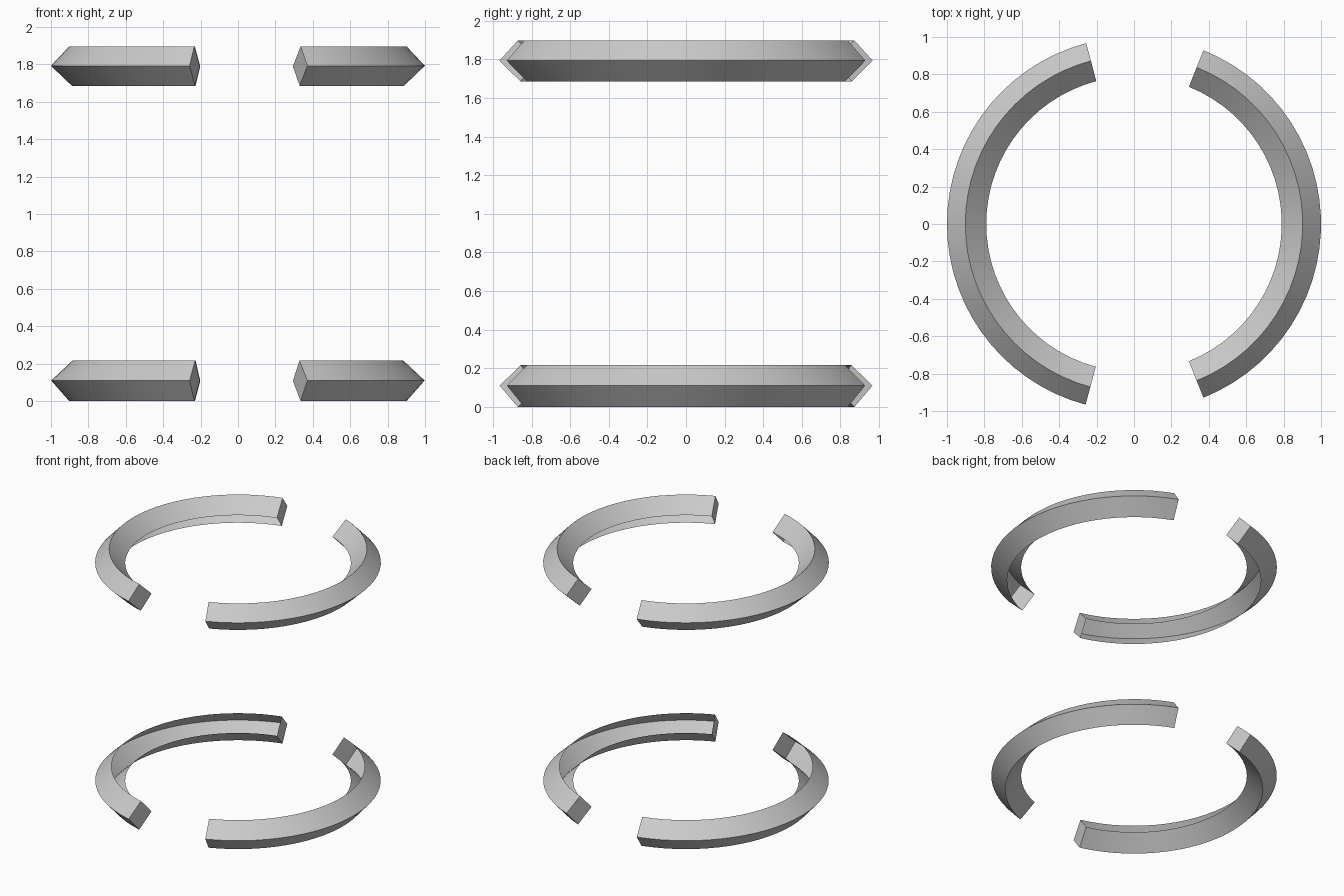
import bpy, bmesh
from math import radians, cos, sin

if "Cube" in bpy.data.objects:
    bpy.data.objects.remove(bpy.data.objects["Cube"])

# Diamond cross-sections as (radius, height): outer, top, inner, bottom
UPPER = [(1.0, 1.793), (0.902, 1.897), (0.79, 1.79), (0.888, 1.686)]
LOWER = [(0.999, 0.11), (0.886, 0.216), (0.79, 0.108), (0.902, 0.0)]


def arc_bar(name, profile, start, end, open_side):
    """Sweep the profile around z, capping the ends and leaving one side open."""
    bm = bmesh.new()
    steps = round((end - start) / 5)
    rings = []
    for i in range(steps + 1):
        a = radians(start + (end - start) * i / steps)
        rings.append([bm.verts.new((r * cos(a), r * sin(a), z)) for r, z in profile])
    for p, q in zip(rings, rings[1:]):
        for k in range(4):
            if k != open_side:
                n = (k + 1) % 4
                bm.faces.new((p[k], q[k], q[n], p[n]))
    bm.faces.new(rings[0])
    bm.faces.new(rings[-1][::-1])
    mesh = bpy.data.meshes.new(name)
    bm.to_mesh(mesh)
    bm.free()
    obj = bpy.data.objects.new(name, mesh)
    bpy.context.collection.objects.link(obj)
    # Smooth along the arc, crisp along the ridges
    bpy.ops.object.select_all(action='DESELECT')
    obj.select_set(True)
    bpy.context.view_layer.objects.active = obj
    bpy.ops.object.shade_smooth_by_angle(angle=radians(30))


# Two broken rings; the inner faces turned towards each other are open
for level, profile, open_side in (("upper", UPPER, 2), ("lower", LOWER, 1)):
    arc_bar(level + "_left_arc", profile, 104.8, 255.0, open_side)
    arc_bar(level + "_right_arc", profile, -68.2, 68.2, open_side)
